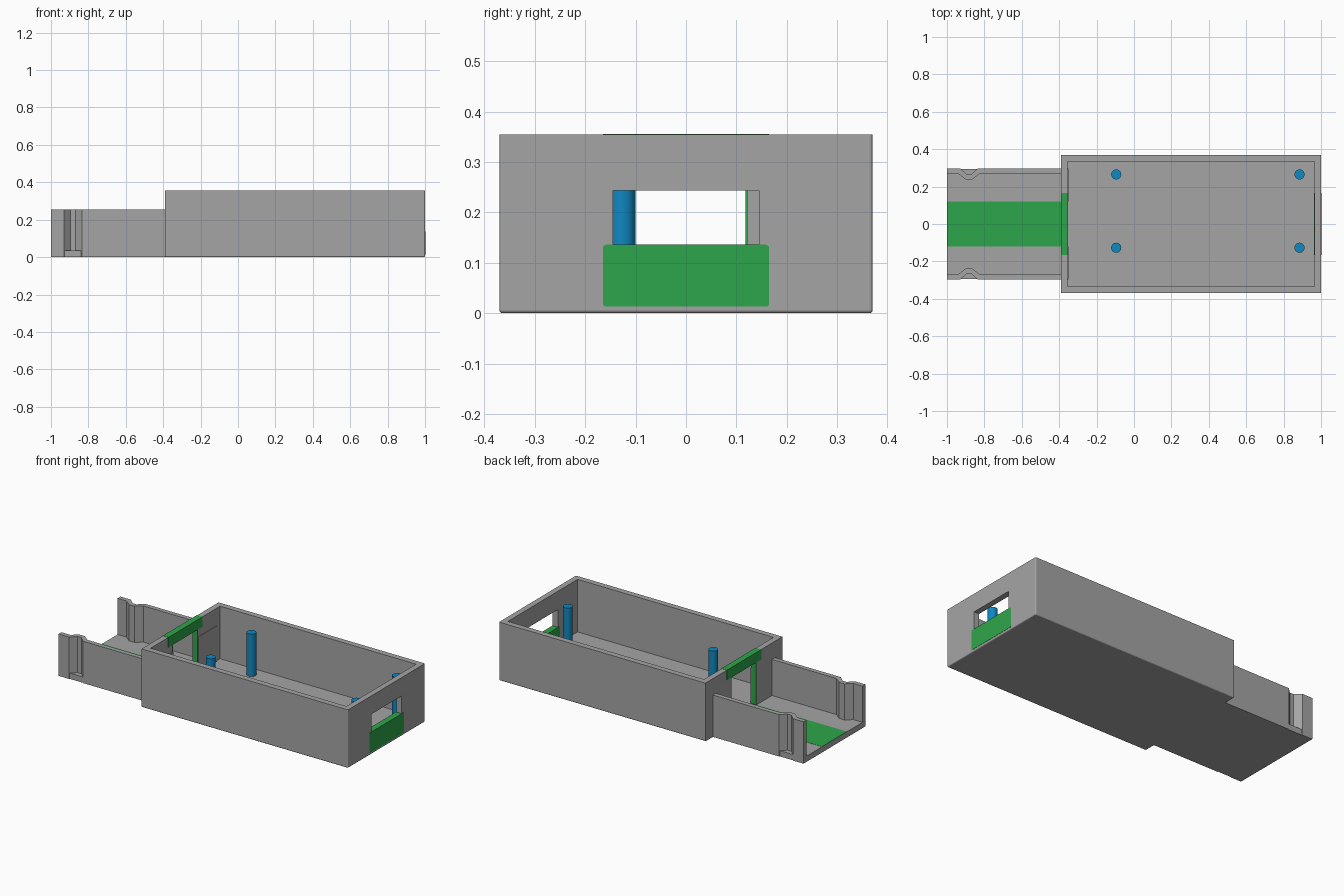
import bpy, bmesh, math

if "Cube" in bpy.data.objects:
    bpy.data.objects.remove(bpy.data.objects["Cube"])


def material(name, rgb):
    m = bpy.data.materials.new(name)
    m.diffuse_color = (*rgb, 1)
    m.use_nodes = True
    m.node_tree.nodes["Principled BSDF"].inputs["Base Color"].default_value = m.diffuse_color
    return m


GREY = material("grey", (0.376, 0.376, 0.376))
GREEN = material("green", (0.027, 0.381, 0.069))
BLUE = material("blue", (0.005, 0.246, 0.54))


def finish(name, bm, mat):
    bmesh.ops.recalc_face_normals(bm, faces=bm.faces)
    me = bpy.data.meshes.new(name)
    bm.to_mesh(me)
    bm.free()
    me.materials.append(mat)
    ob = bpy.data.objects.new(name, me)
    bpy.context.collection.objects.link(ob)
    return ob


def box(name, x, y, z, mat, bevel=0, rule=None):
    """Block from (min, max) pairs; rule picks the edges to bevel."""
    bm = bmesh.new()
    bmesh.ops.create_cube(bm, size=1)
    for v in bm.verts:
        v.co = [r[0] if c < 0 else r[1] for c, r in zip(v.co, (x, y, z))]
    if bevel:
        edges = [e for e in bm.edges if rule(e)]
        bmesh.ops.bevel(bm, geom=edges, offset=bevel, segments=3,
                        profile=0.5, affect='EDGES')
    return finish(name, bm, mat)


def prism(name, points, z, mat):
    """Plan outline extruded between two heights."""
    bm = bmesh.new()
    f = bm.faces.new([bm.verts.new((px, py, z[0])) for px, py in points])
    up = bmesh.ops.extrude_face_region(bm, geom=[f])["geom"]
    for v in up:
        if isinstance(v, bmesh.types.BMVert):
            v.co.z = z[1]
    return finish(name, bm, mat)


def cut(target, name, x, y, z):
    cutter = box(name, x, y, z, GREY)
    cutter.hide_render = True
    cutter.hide_viewport = True
    cutter.display_type = 'WIRE'
    mod = target.modifiers.new(name, 'BOOLEAN')
    mod.operation = 'DIFFERENCE'
    mod.solver = 'EXACT'
    mod.object = cutter


# Main tray: open top, softened lower and upright edges
H, FLOOR = 0.355, 0.035
tray = box("tray", (-0.39, 1), (-0.37, 0.37), (0, H), GREY, 0.006,
           lambda e: min(v.co.z for v in e.verts) < 0.01
           and max(v.co.x for v in e.verts) > 0)
cut(tray, "cavity_cutter", (-0.355, 0.965), (-0.335, 0.335), (FLOOR, 0.5))
cut(tray, "window_cutter", (0.9, 1.1), (-0.145, 0.145), (0.12, 0.243))
cut(tray, "doorway_cutter", (-0.5, -0.3), (-0.12, 0.12), (FLOOR, 0.30))

# Green sill under the window and lintel over the doorway
box("window_sill", (0.963, 1.0015), (-0.165, 0.165), (0.013, 0.136), GREEN, 0.007,
    lambda e: abs(e.verts[0].co.x - e.verts[1].co.x) > 0.01)
box("door_lintel", (-0.3915, -0.3535), (-0.165, 0.165), (0.295, H + 0.001), GREEN)

# Extension floor with green strip
box("extension_floor", (-1, -0.385), (-0.295, 0.295), (0, FLOOR), GREY)
box("floor_strip", (-1, -0.355), (-0.12, 0.12), (FLOOR - 0.002, FLOOR + 0.001), GREEN)

# Extension side walls with a pinched detent, door jambs and inner sleeve
T = 0.03
outer = [(-1, 0.298), (-0.93, 0.298), (-0.895, 0.265), (-0.87, 0.265),
         (-0.835, 0.298), (-0.385, 0.298)]
inner = [(-0.385, 0.27), (-0.825, 0.27), (-0.865, 0.238), (-0.90, 0.238),
         (-0.94, 0.27), (-1, 0.27)]
for side, s in (("front", -1), ("back", 1)):
    prism(f"extension_wall_{side}", [(x, s * y) for x, y in outer + inner],
          (0, 0.255), GREY)
    box(f"door_jamb_{side}", (-0.39, -0.354), sorted((s * 0.118, s * 0.121)),
        (FLOOR, 0.296), GREEN)
    box(f"door_sleeve_{side}", (-0.36, -0.351), sorted((s * 0.121, s * 0.298)),
        (FLOOR - 0.005, 0.25), GREY)

# Four upright posts
for i, (x, y) in enumerate([(-0.095, 0.265), (-0.095, -0.127),
                            (0.885, 0.265), (0.885, -0.127)]):
    bpy.ops.mesh.primitive_cylinder_add(vertices=24, radius=0.027, depth=0.26,
                                        location=(x, y, 0.163))
    post = bpy.context.object
    post.name = f"post_{i + 1}"
    post.data.materials.append(BLUE)
    bpy.ops.object.shade_smooth_by_angle(angle=math.radians(30))
